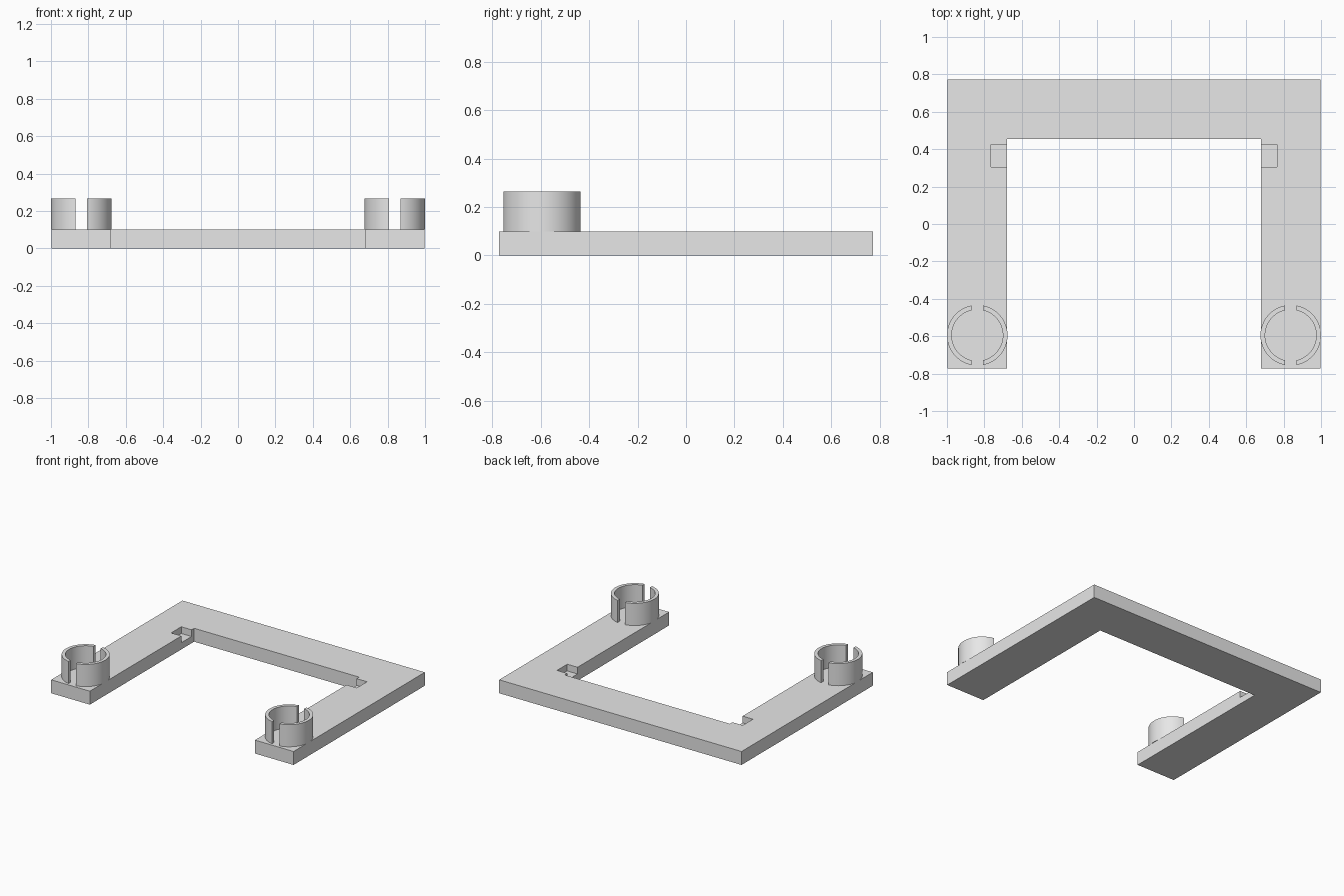
import bpy
import bmesh
from math import asin, cos, sin, pi

if "Cube" in bpy.data.objects:
    bpy.data.objects.remove(bpy.data.objects["Cube"], do_unlink=True)

GREY = (0.8, 0.8, 0.8, 1)
grey = bpy.data.materials.new("plain grey")
grey.use_nodes = True
grey.diffuse_color = GREY
grey.node_tree.nodes["Principled BSDF"].inputs["Base Color"].default_value = GREY

# Frame dimensions
OUT_X, IN_X = 0.998, 0.68
END_Y, BAR_Y = 0.772, 0.455
TOP = 0.1


def prism(name, outline, z0, z1):
    """Extrude a closed counter-clockwise outline from z0 to z1."""
    bm = bmesh.new()
    face = bm.faces.new([bm.verts.new((x, y, z0)) for x, y in outline])
    result = bmesh.ops.extrude_face_region(bm, geom=[face])
    top = [v for v in result["geom"] if isinstance(v, bmesh.types.BMVert)]
    bmesh.ops.translate(bm, verts=top, vec=(0, 0, z1 - z0))
    bmesh.ops.recalc_face_normals(bm, faces=bm.faces)
    mesh = bpy.data.meshes.new(name)
    bm.to_mesh(mesh)
    bm.free()
    mesh.materials.append(grey)
    obj = bpy.data.objects.new(name, mesh)
    bpy.context.collection.objects.link(obj)
    return obj


def select_only(obj):
    bpy.ops.object.select_all(action="DESELECT")
    obj.select_set(True)
    bpy.context.view_layer.objects.active = obj


# U-shaped base frame
frame = prism("base_frame", [
    (-OUT_X, -END_Y), (-IN_X, -END_Y), (-IN_X, BAR_Y), (IN_X, BAR_Y),
    (IN_X, -END_Y), (OUT_X, -END_Y), (OUT_X, END_Y), (-OUT_X, END_Y)], 0, TOP)

# Half-depth pocket in the inner edge of each arm
for side in (-1, 1):
    x0, x1 = side * 0.6, side * 0.765
    cutter = prism("pocket_cutter", [(x0, 0.305), (x1, 0.305), (x1, 0.425), (x0, 0.425)],
                   TOP / 2, TOP * 2)
    cutter.hide_render = True
    cut = frame.modifiers.new("pocket", "BOOLEAN")
    cut.operation = "DIFFERENCE"
    cut.solver = "EXACT"
    cut.object = cutter
    select_only(frame)
    bpy.ops.object.modifier_apply(modifier=cut.name)
    bpy.data.objects.remove(cutter, do_unlink=True)

# Split ring sockets: two curved walls with parallel-sided slots front and back
RING_X, RING_Y, R_OUT, R_IN, SLOT, STEPS = 0.838, -0.595, 0.162, 0.137, 0.03, 32


def arc(radius, half):
    limit = pi / 2 - asin(SLOT / radius)
    angles = [limit * (2 * i / STEPS - 1) for i in range(STEPS + 1)]
    return [(half * radius * cos(a), radius * sin(a)) for a in angles]


for side, side_name in ((-1, "right"), (1, "left")):
    for half, half_name in ((-1, "right"), (1, "left")):
        outline = arc(R_OUT, half) + arc(R_IN, half)[::-1]
        wall = prism(f"{side_name}_socket_{half_name}_wall",
                     [(x + side * RING_X, y + RING_Y) for x, y in outline], TOP, 0.265)
        select_only(wall)
        bpy.ops.object.shade_smooth_by_angle()
